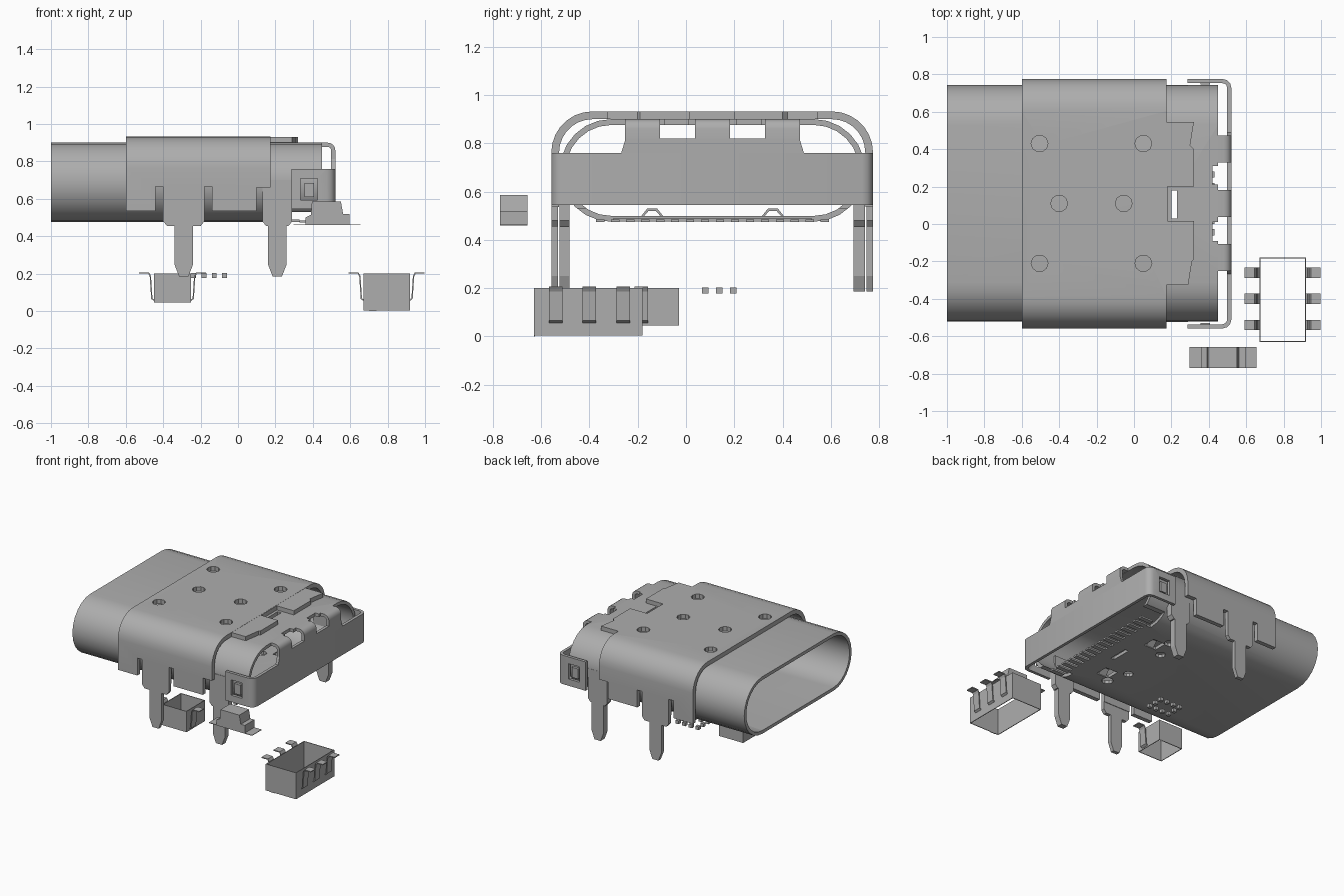
import bpy, bmesh, math
from mathutils import Vector

cube = bpy.data.objects.get("Cube")
if cube:
    bpy.data.objects.remove(cube, do_unlink=True)

steel = bpy.data.materials.new("steel_grey")
steel.use_nodes = True
GREY = (0.42, 0.42, 0.42, 1)
steel.diffuse_color = GREY
steel.node_tree.nodes["Principled BSDF"].inputs["Base Color"].default_value = GREY
MID = 0.11   # centre line of the connector in y


def finish(name, bm, smooth=False):
    bmesh.ops.recalc_face_normals(bm, faces=bm.faces)
    mesh = bpy.data.meshes.new(name)
    bm.to_mesh(mesh)
    bm.free()
    mesh.materials.append(steel)
    obj = bpy.data.objects.new(name, mesh)
    bpy.context.collection.objects.link(obj)
    if smooth:
        mesh.shade_smooth()
        mesh.set_sharp_from_angle(angle=math.radians(35))
    return obj


def place(axis, p, q, t):
    """Put 2D point (p, q) at depth t along the axis."""
    return {"x": (t, p, q), "y": (p, t, q), "z": (p, q, t)}[axis]


def plate(name, pts, axis, a, b):
    """Solid made by extruding an outline along an axis from a to b."""
    bm = bmesh.new()
    face = bm.faces.new([bm.verts.new(place(axis, p, q, a)) for p, q in pts])
    new = bmesh.ops.extrude_face_region(bm, geom=[face])["geom"]
    move = Vector(place(axis, 0, 0, b - a))
    bmesh.ops.translate(bm, vec=move, verts=[v for v in new if isinstance(v, bmesh.types.BMVert)])
    return finish(name, bm)


def sheet(name, pts, axis, a, b, thick, closed=False, smooth=True):
    """Bent sheet: outline swept along an axis, thickened inward."""
    n = len(pts)
    offs = []
    for i, p in enumerate(pts):
        prev = pts[(i - 1) % n] if closed or i else p
        nxt = pts[(i + 1) % n] if closed or i < n - 1 else p
        d1 = (Vector(p) - Vector(prev)).normalized()
        d2 = (Vector(nxt) - Vector(p)).normalized()
        t = (d1 + d2).normalized()
        mitre = thick / max(0.5, t.dot(d2 if d2.length else d1))
        offs.append((p[0] + t.y * mitre, p[1] - t.x * mitre))
    bm = bmesh.new()
    rings = [[bm.verts.new(place(axis, *p, d)) for p in loop]
             for loop, d in ((pts, a), (pts, b), (offs, b), (offs, a))]
    for i in range(n if closed else n - 1):
        j = (i + 1) % n
        for k in range(4):
            r, s = rings[k], rings[(k + 1) % 4]
            bm.faces.new((r[i], r[j], s[j], s[i]))
    if not closed:
        for i in (0, n - 1):
            bm.faces.new([r[i] for r in rings])
    return finish(name, bm, smooth)


def box(name, x0, x1, y0, y1, z0, z1):
    return plate(name, [(x0, y0), (x1, y0), (x1, y1), (x0, y1)], "z", z0, z1)


def disc(x, y, r, z0, z1):
    pts = [(x + r * math.cos(i * math.tau / 10), y + r * math.sin(i * math.tau / 10)) for i in range(10)]
    return plate("hole_cutter", pts, "z", z0, z1)


def cut(obj, cutters):
    """Cut helpers out of a part, then remove them."""
    for c in cutters:
        c.hide_render = True
        m = obj.modifiers.new("cut", "BOOLEAN")
        m.operation, m.solver, m.object = "DIFFERENCE", "EXACT", c
    deps = bpy.context.evaluated_depsgraph_get()
    obj.data = bpy.data.meshes.new_from_object(obj.evaluated_get(deps))
    obj.modifiers.clear()
    for c in cutters:
        bpy.data.objects.remove(c, do_unlink=True)


def arc(cy, cz, r, start, end, steps=7):
    return [(cy + r * math.cos(math.radians(start + (end - start) * i / steps)),
             cz + r * math.sin(math.radians(start + (end - start) * i / steps))) for i in range(steps + 1)]


# Inner tube with an oval section
R = 0.2125
oval = arc(MID - 0.42, 0.6875, R, 270, 90, 12) + arc(MID + 0.42, 0.6875, R, 90, -90, 12)
tube = sheet("inner_tube", oval, "x", -1, 0.45, 0.024, closed=True)
cutters = [box("end_cutter", 0.29, 0.6, -1, 1, 0.4, 0.53),
           box("slot_cutter", 0.2, 0.23, 0.03, 0.18, 0.4, 1)]
for s in (-1, 1):
    cutters += [disc(0.05, MID + s * 0.33, 0.04, 0.4, 0.55),
                disc(0.0, MID + s * 0.17, 0.035, 0.4, 0.55),
                box("window_cutter", 0.07, 0.17, MID + s * 0.25 - 0.05, MID + s * 0.25 + 0.05, 0.4, 0.55),
                box("top_cutter", 0.42, 0.6, MID + s * 0.15 - 0.05, MID + s * 0.15 + 0.05, 0.8, 1)]
cut(tube, cutters)

# Outer cover wrapped over the top and sides
cover_arch = ([(-0.558, 0.535)] + arc(-0.388, 0.762, 0.17, 180, 90)
              + arc(0.605, 0.762, 0.17, 90, 0) + [(0.775, 0.535)])
cover = sheet("outer_cover", cover_arch, "x", -0.6, 0.175, 0.032)
cutters = [disc(x, MID + y, 0.045, 0.85, 1) for x, y in
           ((-0.505, 0.32), (0.05, 0.32), (-0.4, 0), (-0.055, 0), (-0.505, -0.32), (0.05, -0.32))]
for x0, x1, top in ((-0.44, -0.4, 0.665), (-0.18, -0.14, 0.665), (0.1, 0.3, 0.66)):
    cutters.append(box("side_cutter", x0, x1, -1, 1, 0.4, top))
cut(cover, cutters)

# Tongue at the back of the cover, with a notch
plate("cover_tongue", [(0.17, -0.325), (0.29, -0.325), (0.31, -0.2), (0.32, -0.19), (0.32, 0.015),
                       (0.18, 0.015), (0.18, 0.2), (0.32, 0.2), (0.32, 0.4), (0.3, 0.42),
                       (0.32, 0.545), (0.17, 0.545)], "z", 0.9, 0.931)

# Legs: cover pair and tube pair
def leg(name, cx, half, top, shin, y0, y1):
    right = [(half, top), (half, 0.48), (half - 0.02, 0.455), (shin, 0.455),
             (shin, 0.25), (shin * 0.5, 0.185)]
    pts = [(cx + x, z) for x, z in right] + [(cx - x, z) for x, z in reversed(right)]
    plate(name, pts, "y", y0, y1)

leg("right_cover_leg", -0.29, 0.11, 0.67, 0.05, -0.558, -0.53)
leg("left_cover_leg", -0.29, 0.11, 0.67, 0.05, 0.747, 0.775)
leg("right_tube_leg", 0.21, 0.08, 0.7, 0.05, -0.524, -0.482)
leg("left_tube_leg", 0.21, 0.08, 0.7, 0.05, 0.695, 0.742)

# Rear bracket: back plate bent round into two side wings
bend = ([(0.285, -0.558)] + arc(0.475, -0.513, 0.045, -90, 0, 3)
        + arc(0.475, 0.73, 0.045, 0, 90, 3) + [(0.285, 0.775)])
bracket = sheet("rear_bracket", bend[::-1], "z", 0.545, 0.76, 0.022)
cut(bracket, [box("latch_cutter", 0.335, 0.425, -1, 1, 0.595, 0.71)])
for side, y0, y1 in (("right", -0.55, -0.53), ("left", 0.745, 0.765)):
    box(side + "_latch", 0.355, 0.405, y0, y1, 0.61, 0.685)
plate("bracket_shoulder", [(-0.27, 0.755), (0.49, 0.755), (0.47, 0.82), (-0.25, 0.82)], "x", 0.498, 0.52)
hook = [(0.52, 0.8)] + [(x, z) for x, z in arc(0.48, 0.86, 0.04, 0, 90, 4)] + [(0.43, 0.9)]
for i in (-1, 0, 1):
    y = MID + i * 0.29
    sheet("bracket_hook", hook[::-1], "y", y - 0.072, y + 0.072, 0.022)

# Bottom: rear rail, contact pads, sprung flaps
box("bottom_rail", 0.28, 0.33, -0.3, 0.52, 0.475, 0.49)
for i in range(16):
    y = MID + (i - 7.5) * 0.062
    box("contact_pad", 0.33, 0.43, y - 0.017, y + 0.017, 0.473, 0.485)
for s in (-1, 1):
    y = MID + s * 0.25
    plate("spring_flap", [(y - 0.06, 0.48), (y - 0.02, 0.53), (y + 0.02, 0.53), (y + 0.06, 0.48),
                          (y + 0.05, 0.48), (y + 0.015, 0.52), (y - 0.015, 0.52), (y - 0.05, 0.48)],
          "x", 0.09, 0.15)


# Loose open frames with bent clips
def frame(name, cx, half, y0, y1, z0, clips):
    loop = [(cx - half, y0), (cx - half, y1), (cx + half, y1), (cx + half, y0)]
    sheet(name, loop, "z", z0, 0.2, 0.005, closed=True, smooth=False)
    for s in (-1, 1):
        path = [(cx + s * (half + d), z) for d, z in
                ((0, 0.055), (0.014, 0.065), (0.022, 0.185), (0.03, 0.2), (0.078, 0.2))]
        for y in clips:
            sheet(name + "_clip", path if s < 0 else path[::-1], "y", y - 0.028, y + 0.028, 0.007, smooth=False)

frame("large_frame", 0.795, 0.125, -0.63, -0.18, 0.003, (-0.54, -0.4, -0.26))
frame("small_frame", -0.35, 0.1, -0.25, -0.03, 0.045, (-0.185,))
box("large_frame_foot", 0.7, 0.74, -0.63, -0.625, 0, 0.006)

# Loose stepped clip with flat feet
plate("stepped_clip", [(0.36, 0.46), (0.36, 0.5), (0.39, 0.515), (0.395, 0.585), (0.55, 0.585),
                       (0.562, 0.52), (0.595, 0.52), (0.595, 0.46)], "y", -0.77, -0.657)
box("stepped_clip_feet", 0.298, 0.655, -0.77, -0.657, 0.459, 0.463)

# Ring of tiny blocks below the tube
for i in range(4):
    for j in range(3):
        if j != 1 or i in (0, 3):
            x, y = -0.237 + i * 0.055, 0.08 + j * 0.058
            box("tiny_block", x - 0.013, x + 0.013, y - 0.013, y + 0.013, 0.178, 0.203)
